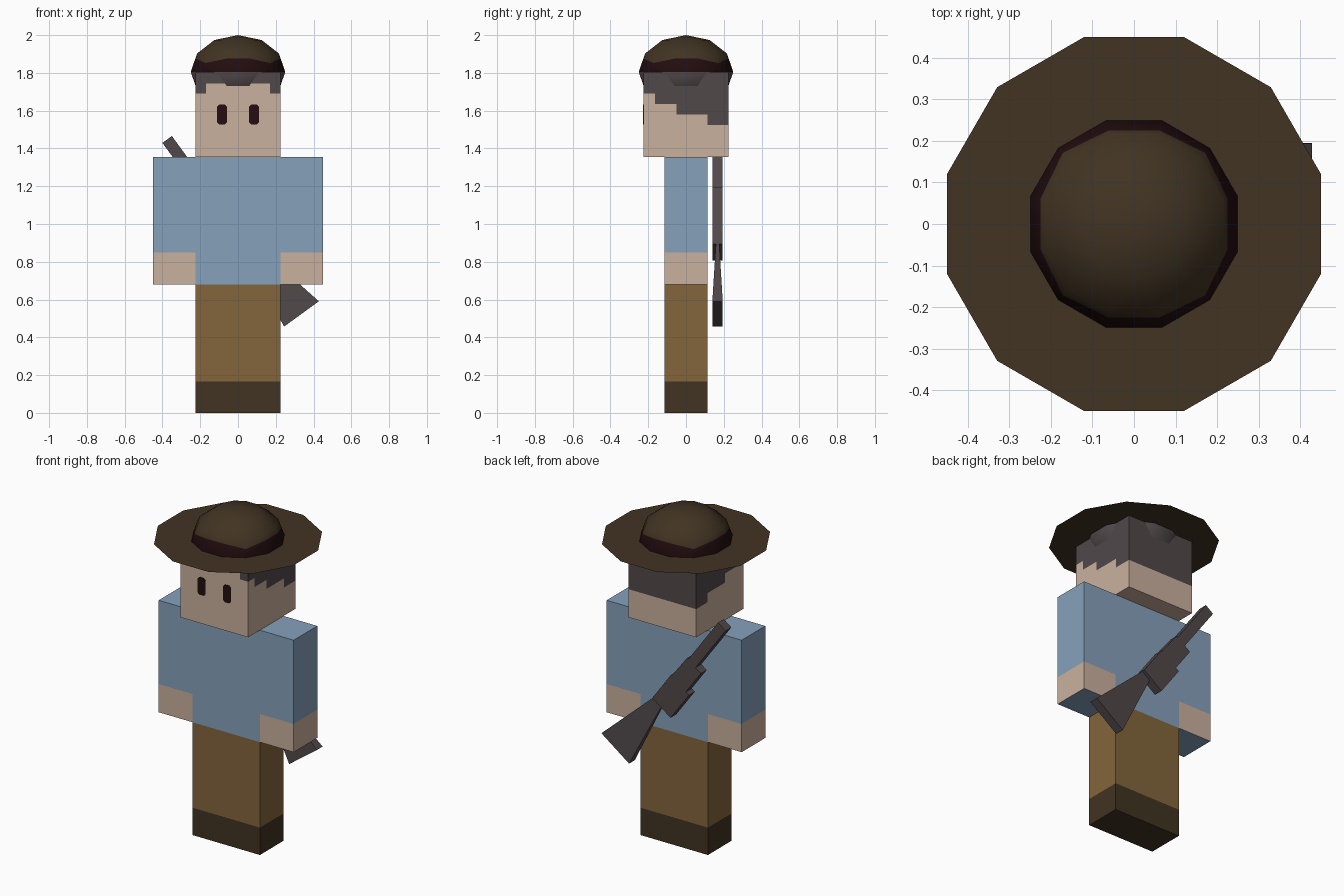
import bpy, bmesh, math
from mathutils import Vector

if "Cube" in bpy.data.objects:
    bpy.data.objects.remove(bpy.data.objects["Cube"], do_unlink=True)


def material(name, rgb):
    lin = [((c / 255 + 0.055) / 1.055) ** 2.4 if c > 10 else c / 255 / 12.92 for c in rgb]
    m = bpy.data.materials.new(name)
    m.use_nodes = True
    m.diffuse_color = (*lin, 1)
    m.node_tree.nodes["Principled BSDF"].inputs["Base Color"].default_value = (*lin, 1)
    return m


SHIRT = material("shirt_blue", (134, 161, 187))
SKIN = material("skin", (202, 177, 157))
TROUSERS = material("trouser_brown", (131, 101, 59))
DARK_BROWN = material("dark_brown", (65, 51, 34))
GREY = material("dark_grey", (81, 72, 74))
BLACK_RED = material("black_red", (35, 13, 16))


def finish(name, bm, mats, rule=None):
    """Turn a bmesh into an object; rule(center, normal) picks the material index."""
    bm.normal_update()
    if rule:
        for f in bm.faces:
            f.material_index = rule(f.calc_center_median(), f.normal)
    me = bpy.data.meshes.new(name)
    bm.to_mesh(me)
    bm.free()
    for m in mats:
        me.materials.append(m)
    ob = bpy.data.objects.new(name, me)
    bpy.context.collection.objects.link(ob)
    return ob


def box(lo, hi, cuts=()):
    """Box between two corners, sliced by (axis, position) planes."""
    bm = bmesh.new()
    bmesh.ops.create_cube(bm, size=1)
    lo, hi = Vector(lo), Vector(hi)
    for v in bm.verts:
        v.co = (lo + hi) / 2 + v.co * (hi - lo)
    for axis, pos in cuts:
        co, no = Vector(), Vector()
        co[axis], no[axis] = pos, 1
        bmesh.ops.bisect_plane(bm, geom=bm.verts[:] + bm.edges[:] + bm.faces[:],
                               plane_co=co, plane_no=no)
    return bm


def loft(bm, rings):
    """Join equal rings of points and cap both ends."""
    vs = [[bm.verts.new(p) for p in ring] for ring in rings]
    n = len(vs[0])
    for a, b in zip(vs, vs[1:]):
        for i in range(n):
            j = (i + 1) % n
            bm.faces.new((a[i], a[j], b[j], b[i]))
    bm.faces.new(vs[0][::-1])
    bm.faces.new(vs[-1])
    bmesh.ops.recalc_face_normals(bm, faces=bm.faces[:])


W, D = 0.225, 0.1125          # half head width, half body depth
HIP, NECK, TOP = 0.68, 1.355, 1.805

# Body, arms and legs
finish("torso", box((-W, -D, HIP), (W, D, NECK)), [SHIRT])
for side, s in (("left", 1), ("right", -1)):
    x0, x1 = sorted((s * W, s * 2 * W))
    finish(side + "_arm", box((x0, -D, HIP), (x1, D, NECK), [(2, 0.85)]), [SHIRT, SKIN],
           lambda c, n: int(c.z < 0.85 and n.z > -0.5))
    x0, x1 = sorted((0, s * W))
    finish(side + "_leg", box((x0, -D, 0), (x1, D, HIP), [(2, 0.165)]),
           [TROUSERS, DARK_BROWN], lambda c, n: int(c.z < 0.165))


# Head with a stepped hairline
def hair(c, n):
    if n.z > 0.5:
        return 1
    if n.z < -0.5:
        return 0
    if n.y < -0.5:
        limit = 1.69 if abs(c.x) > 0.17 else 1.745
    elif n.y > 0.5:
        limit = 1.525
    else:
        limit = (1.69 if c.y < -0.165 else 1.635 if c.y < -0.05
                 else 1.58 if c.y < 0.115 else 1.525)
    return int(c.z > limit)


cuts = [(2, z) for z in (1.525, 1.58, 1.635, 1.69, 1.745)]
cuts += [(1, y) for y in (-0.165, -0.05, 0.115)] + [(0, -0.17), (0, 0.17)]
finish("head", box((-W, -W, NECK), (W, W, TOP), cuts), [SKIN, GREY], hair)

# Eyes: thin plates with clipped corners
for side, s in (("left", 1), ("right", -1)):
    w, h, k = 0.027, 0.053, 0.013
    outline = [(w, h - k), (w - k, h), (k - w, h), (-w, h - k),
               (-w, k - h), (k - w, -h), (w - k, -h), (w, k - h)]
    bm = bmesh.new()
    loft(bm, [[(s * 0.085 + x, y, 1.58 + z) for x, z in outline] for y in (-W + 0.001, -W - 0.003)])
    finish(side + "_eye", bm, [BLACK_RED])


# Hat: flat twelve-sided brim and a squashed ball crown
def ring(r, z):
    return [(r * math.cos(math.radians(15 + 30 * i)), r * math.sin(math.radians(15 + 30 * i)), z)
            for i in range(12)]


bm = bmesh.new()
bm.faces.new([bm.verts.new(p) for p in ring(0.466, TOP + 0.002)])
finish("hat_brim", bm, [DARK_BROWN])

R, H = 0.259, 2 - TOP


def level(deg):
    return ring(R * math.cos(math.radians(deg)), TOP + H * math.sin(math.radians(deg)))


# The band edge lies on the crown and dips at the diagonals
lower, upper = level(0), level(30)
edge = [Vector(a).lerp(Vector(b), 0.48 if i % 3 == 1 else 0.73)
        for i, (a, b) in enumerate(zip(lower, upper))]
bm = bmesh.new()
loft(bm, [level(-60), level(-30), lower, edge, upper, level(60)])
cap = max(bm.faces, key=lambda f: f.calc_center_median().z)
peak = bmesh.ops.poke(bm, faces=[cap])["verts"][0]
peak.co.z = 2.0
crown = finish("hat_crown", bm, [DARK_BROWN, BLACK_RED, GREY],
               lambda c, n: 2 if c.z < TOP else 1 if c.z < TOP + 0.07 else 0)
for p in crown.data.polygons:
    p.use_smooth = True

# Rifle slung diagonally over the back: s runs from muzzle to butt, t across
MUZZLE = Vector((-0.375, 0.167, 1.4475))
ALONG, ACROSS = Vector((0.588, 0, -0.809)), Vector((0.809, 0, 0.588))
Y = Vector((0, 1, 0))


def rifle_part(name, sections):
    """Sections are (s, t_low, t_high, half_thickness)."""
    bm = bmesh.new()
    loft(bm, [[MUZZLE + ALONG * s + ACROSS * t + Y * y
               for t, y in ((a, -w), (b, -w), (b, w), (a, w))] for s, a, b, w in sections])
    finish(name, bm, [GREY])


rifle_part("rifle_barrel", [(0, -0.031, 0.031, 0.0275), (0.36, -0.031, 0.031, 0.0275)])
rifle_part("rifle_fore_end", [(0.34, -0.075, 0.04, 0.0275), (0.52, -0.075, 0.045, 0.0275)])
rifle_part("rifle_receiver", [(0.51, -0.1, 0.05, 0.0275), (0.72, -0.1, 0.05, 0.0275)])
rifle_part("rifle_stock", [(0.70, -0.012, 0.045, 0.008), (1.165, -0.082, 0.146, 0.0275)])
